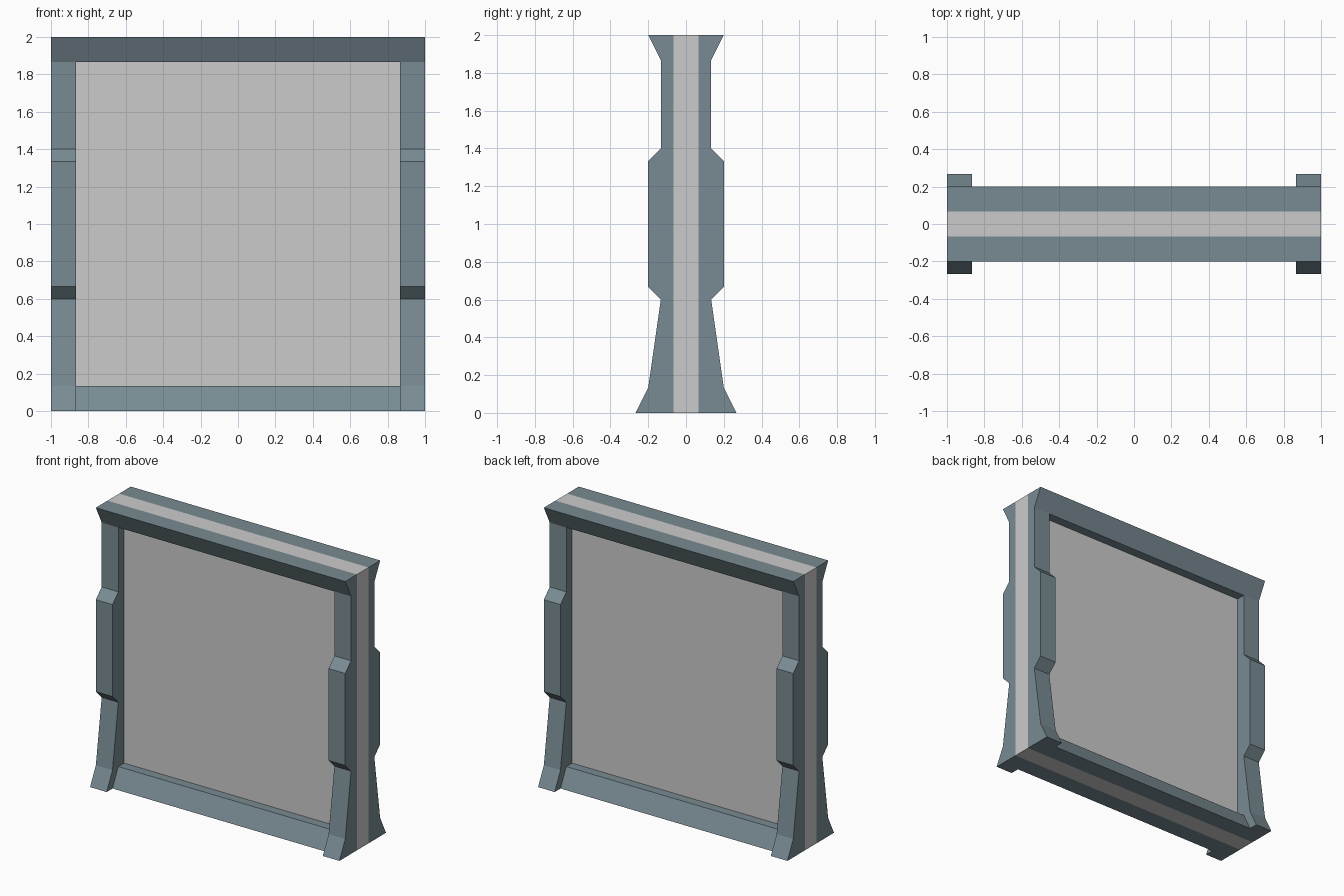
import bpy, bmesh

if "Cube" in bpy.data.objects:
    bpy.data.objects.remove(bpy.data.objects["Cube"])

U = 2 / 30            # the model sits on a grid of 1/15 units
INNER = 1 - 2 * U     # inner edge of the side posts

slate = bpy.data.materials.new("slate_frame")
slate.diffuse_color = (0.19, 0.26, 0.29, 1)
slate.use_nodes = True
slate.node_tree.nodes["Principled BSDF"].inputs["Base Color"].default_value = slate.diffuse_color


def extrude_profile(name, profile, x0, x1, mirror_x=False):
    """Extrude a (y, z) profile along x and mirror it to the other sides."""
    bm = bmesh.new()
    face = bm.faces.new([bm.verts.new((x0, y * U, z * U)) for y, z in profile])
    ext = bmesh.ops.extrude_face_region(bm, geom=[face], use_keep_orig=True)
    verts = [g for g in ext["geom"] if isinstance(g, bmesh.types.BMVert)]
    bmesh.ops.translate(bm, verts=verts, vec=(x1 - x0, 0, 0))
    bmesh.ops.recalc_face_normals(bm, faces=bm.faces)
    mesh = bpy.data.meshes.new(name)
    bm.to_mesh(mesh)
    bm.free()
    mesh.materials.append(slate)
    obj = bpy.data.objects.new(name, mesh)
    bpy.context.collection.objects.link(obj)
    mod = obj.modifiers.new("mirror", "MIRROR")
    mod.use_axis = (mirror_x, True, False)
    mod.use_mirror_merge = False
    return obj


# Grey wall panel running through the whole frame
bpy.ops.mesh.primitive_cube_add(size=1, location=(0, 0, 1))
panel = bpy.context.object
panel.name = "wall_panel"
panel.scale = (2, 2 * U, 2)

# Side posts: flared foot, padded middle, flared head
extrude_profile("side_posts",
                [(1, 0), (4, 0), (3, 2), (2, 9), (3, 10), (3, 20),
                 (2, 21), (2, 28), (3, 30), (1, 30)],
                INNER, 1, mirror_x=True)

# Rails between the posts: bottom skirting and top cornice
extrude_profile("bottom_rail", [(1, 0), (3, 0), (2, 2), (1, 2)], -INNER, INNER)
extrude_profile("top_rail", [(1, 28), (2, 28), (3, 30), (1, 30)], -INNER, INNER)
